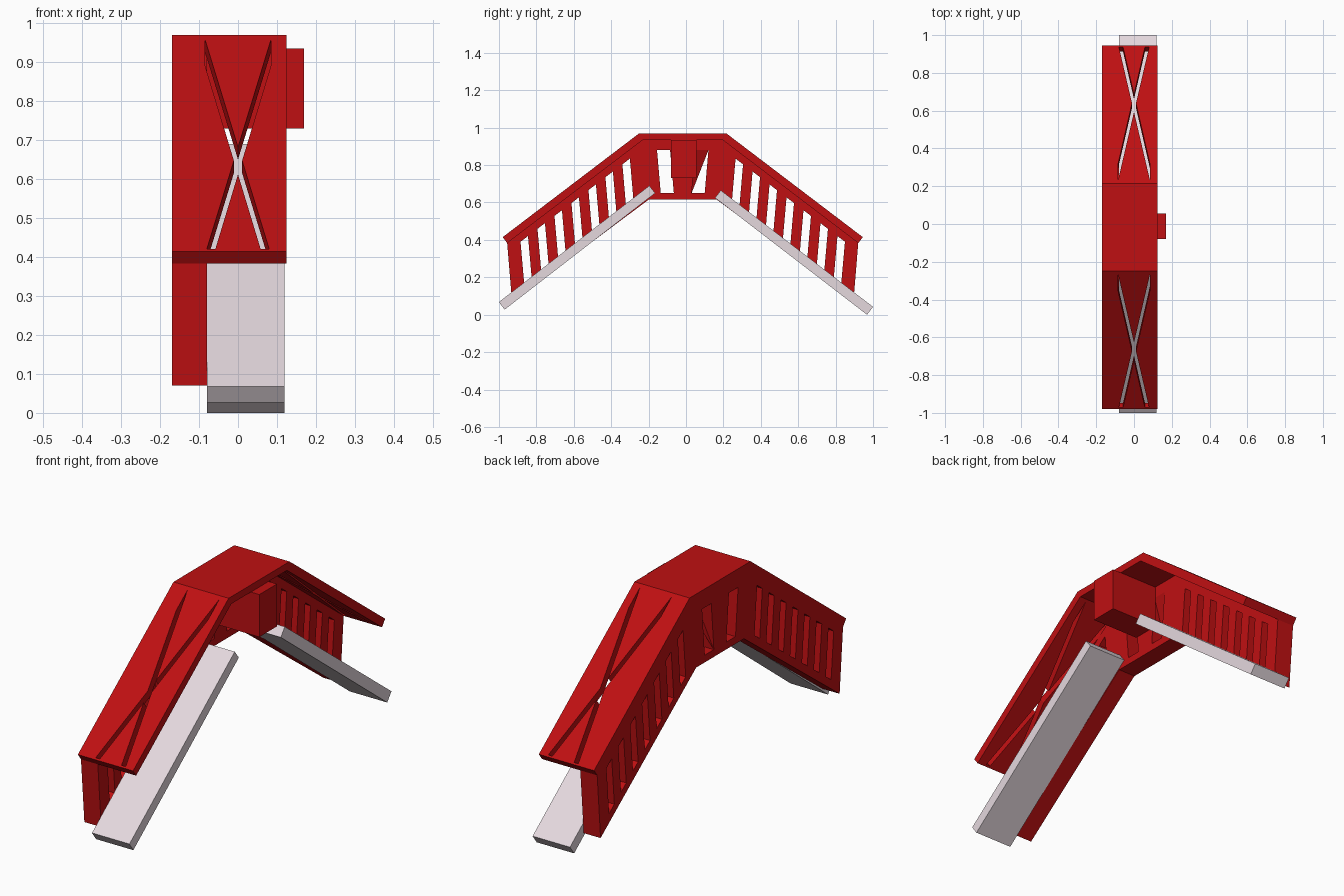
import bpy
import bmesh
from mathutils import Vector

cube = bpy.data.objects.get("Cube")
if cube:
    bpy.data.objects.remove(cube, do_unlink=True)

MID = -0.0175                  # y of the symmetry plane of walls and roof
WALL_OUT, WALL_IN, ROOF_EDGE = -0.17, -0.08, 0.125


def make_material(name, color):
    mat = bpy.data.materials.new(name)
    mat.use_nodes = True
    mat.diffuse_color = color
    mat.node_tree.nodes["Principled BSDF"].inputs["Base Color"].default_value = color
    return mat


red = make_material("red paint", (0.52, 0.005, 0.006, 1))
grey = make_material("pale grey", (0.78, 0.69, 0.73, 1))


def solid(name, outlines, offset, mat=None):
    """One object made of every outline swept along the offset."""
    bm = bmesh.new()
    for outline in outlines:
        low = [bm.verts.new(p) for p in outline]
        high = [bm.verts.new(Vector(p) + Vector(offset)) for p in outline]
        bm.faces.new(low)
        bm.faces.new(high[::-1])
        for i in range(len(low)):
            j = (i + 1) % len(low)
            bm.faces.new((low[i], high[i], high[j], low[j]))
    bmesh.ops.recalc_face_normals(bm, faces=bm.faces)
    mesh = bpy.data.meshes.new(name)
    bm.to_mesh(mesh)
    bm.free()
    if mat:
        mesh.materials.append(mat)
    obj = bpy.data.objects.new(name, mesh)
    bpy.context.scene.collection.objects.link(obj)
    return obj


def side_profile(points, x):
    return [(x, y, z) for y, z in points]


def mirrored(half):
    """Full outline from a half outline of (distance from middle, z)."""
    return [(MID + h, z) for h, z in half] + [(MID - h, z) for h, z in reversed(half)]


def cut(target, cutter):
    cutter.hide_render = True
    mod = target.modifiers.new("cut", "BOOLEAN")
    mod.operation, mod.solver, mod.object = "DIFFERENCE", "EXACT", cutter
    bpy.context.view_layer.objects.active = target
    bpy.ops.object.modifier_apply(modifier=mod.name)
    bpy.data.objects.remove(cutter, do_unlink=True)


# Roof: flat middle with two sloping panels
EAVE, RIDGE = (0.9625, 0.415), (0.2325, 0.97)
UNDER_EAVE, UNDER_RIDGE = (0.9385, 0.383), (0.2125, 0.935)
roof = solid("roof",
             [side_profile(mirrored([UNDER_RIDGE, UNDER_EAVE, EAVE, RIDGE]), WALL_OUT)],
             (ROOF_EDGE - WALL_OUT, 0, 0), red)

# Crossed slits through each sloping panel
band = [(0.085, 0.90), (0.085, 0.79), (-0.058, 0.01), (-0.08, 0.01)]
for side in (-1, 1):
    start = Vector((0, MID + side * EAVE[0], EAVE[1]))
    up = Vector((0, side * (RIDGE[0] - EAVE[0]), RIDGE[1] - EAVE[1])).normalized()
    normal = Vector((0, side * up.z, abs(up.y)))
    for flip in (-1, 1):
        outline = [start + up * s + normal * 0.02 + Vector((flip * x, 0, 0)) for x, s in band]
        cut(roof, solid("slit_cutter", [outline], normal * -0.08))

# Side wall following the roof
BOTTOM_END, BOTTOM_MID = (0.9125, 0.07), (0.1825, 0.615)
wall = solid("side_wall",
             [side_profile(mirrored([BOTTOM_MID, BOTTOM_END, UNDER_EAVE, UNDER_RIDGE]), WALL_OUT)],
             (WALL_IN - WALL_OUT, 0, 0), red)


def under_roof(h):
    return UNDER_EAVE[1] + (UNDER_EAVE[0] - h) * 0.76


def wall_bottom(h):
    return BOTTOM_END[1] + (BOTTOM_END[0] - h) * 0.747


# Leaning slots in the wall, with one wider window each side of the middle
slots = [[(0.0675, 0.88), (0.1375, 0.88), (0.1175, 0.65), (0.0475, 0.65)]]
for k in range(7):
    inner = 0.2825 + k * 0.0908
    outer = inner + 0.04
    slots.append([(h, under_roof(h) - 0.047) for h in (inner, outer)] +
                 [(h, wall_bottom(h) + 0.045) for h in (outer - 0.02, inner - 0.02)])
outlines = [[(WALL_OUT - 0.05, MID + side * h, z) for h, z in slot]
            for side in (-1, 1) for slot in slots]
cut(wall, solid("slot_cutter", outlines, (0.2, 0, 0)))

# Slanted sheet closing part of the rear window
sheet = bpy.data.meshes.new("window_sheet")
sheet.from_pydata([(WALL_IN, 0.05, 0.88), (WALL_IN, 0.12, 0.88), (WALL_OUT, 0.03, 0.65)],
                  [], [(0, 2, 1)])
sheet.materials.append(red)
bpy.context.scene.collection.objects.link(bpy.data.objects.new("window_sheet", sheet))

# Box hanging under the flat roof
solid("hanging_box",
      [side_profile([(-0.08, 0.73), (0.055, 0.73), (0.055, 0.935), (-0.08, 0.935)], WALL_IN)],
      (0.25, 0, 0), red)

# Sloping floor slabs
solid("front_ramp",
      [side_profile([(-1, 0.068), (-0.97, 0.027), (-0.165, 0.65), (-0.196, 0.69)], WALL_IN)],
      (0.2, 0, 0), grey)
solid("rear_ramp",
      [side_profile([(1, 0.042), (0.968, 0), (0.155, 0.625), (0.186, 0.665)], WALL_IN)],
      (0.2, 0, 0), grey)
